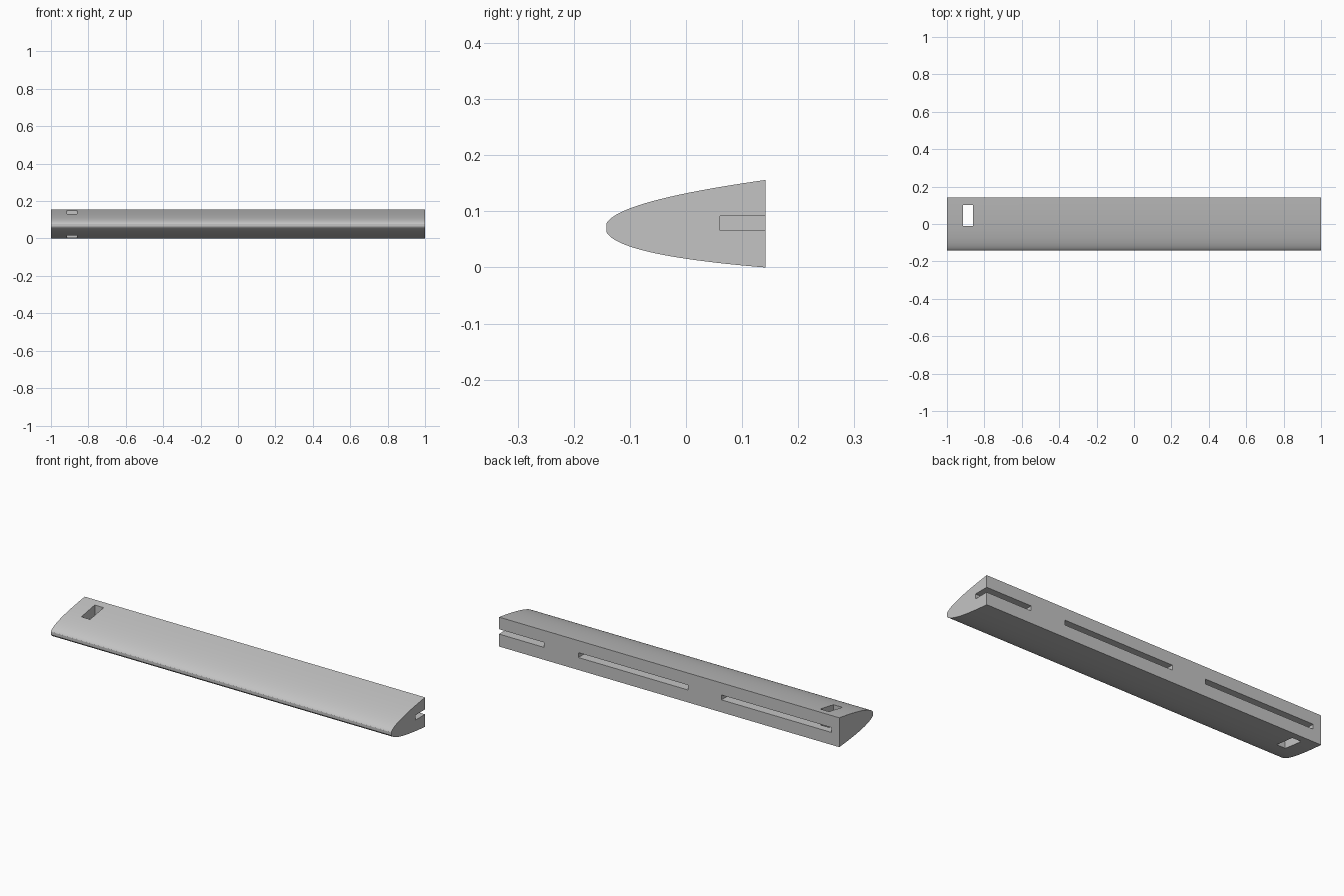
import bpy
import math

cube = bpy.data.objects.get("Cube")
if cube:
    bpy.data.objects.remove(cube, do_unlink=True)

grey = bpy.data.materials.new("plain grey")
grey.use_nodes = True
color = (0.55, 0.55, 0.55, 1)
grey.diffuse_color = color
grey.node_tree.nodes["Principled BSDF"].inputs["Base Color"].default_value = color


def add_object(name, verts, faces):
    mesh = bpy.data.meshes.new(name)
    mesh.from_pydata(verts, [], faces)
    mesh.materials.append(grey)
    obj = bpy.data.objects.new(name, mesh)
    bpy.context.collection.objects.link(obj)
    return obj


def extrude_profile(name, profile, x0, x1):
    """Sweep a closed (y, z) outline, counterclockwise seen from +x, along x."""
    n = len(profile)
    verts = [(x, y, z) for x in (x0, x1) for y, z in profile]
    faces = [tuple(reversed(range(n))), tuple(range(n, 2 * n))]
    faces += [(i, (i + 1) % n, (i + 1) % n + n, i + n) for i in range(n)]
    return add_object(name, verts, faces)


def cut_box(target, x0, x1, y0, y1, z0, z1):
    """Cut a rectangular pocket and remove its cutter."""
    cutter = extrude_profile("pocket_cutter", [(y0, z0), (y1, z0), (y1, z1), (y0, z1)], x0, x1)
    cutter.hide_render = True
    mod = target.modifiers.new("pocket", "BOOLEAN")
    mod.operation = "DIFFERENCE"
    mod.solver = "EXACT"
    mod.object = cutter
    bpy.context.view_layer.objects.active = target
    bpy.ops.object.modifier_apply(modifier=mod.name)
    bpy.data.objects.remove(cutter, do_unlink=True)


# Parabolic nose section with a narrow flat front and a flat back
NOSE, BACK, MID = -0.142, 0.142, 0.071
START, STEPS = 0.08, 24


def section_point(t, linear, bend):
    y = NOSE + (BACK - NOSE) * (t * t - START ** 2) / (1 - START ** 2)
    return y, MID + linear * t + bend * t * t


steps = [START + (1 - START) * i / STEPS for i in range(STEPS + 1)]
lower = [section_point(t, -0.0955, 0.0245) for t in steps]
upper = [section_point(t, 0.0895, -0.0045) for t in reversed(steps)]
bar = extrude_profile("rounded_edge_bar", lower + upper, -1, 1)

# Slots in the back face; the first runs out through the left end
for x0, x1 in ((0.734, 1.1), (-0.11, 0.533), (-0.953, -0.308)):
    cut_box(bar, x0, x1, 0.061, 0.2, 0.066, 0.092)

# Vertical through hole near the right end
cut_box(bar, -0.913, -0.861, -0.01, 0.102, -0.1, 0.3)

# Smooth curved skin with crisp edges
bpy.ops.object.select_all(action="DESELECT")
bar.select_set(True)
bpy.context.view_layer.objects.active = bar
bpy.ops.object.shade_smooth_by_angle(angle=math.radians(28))
